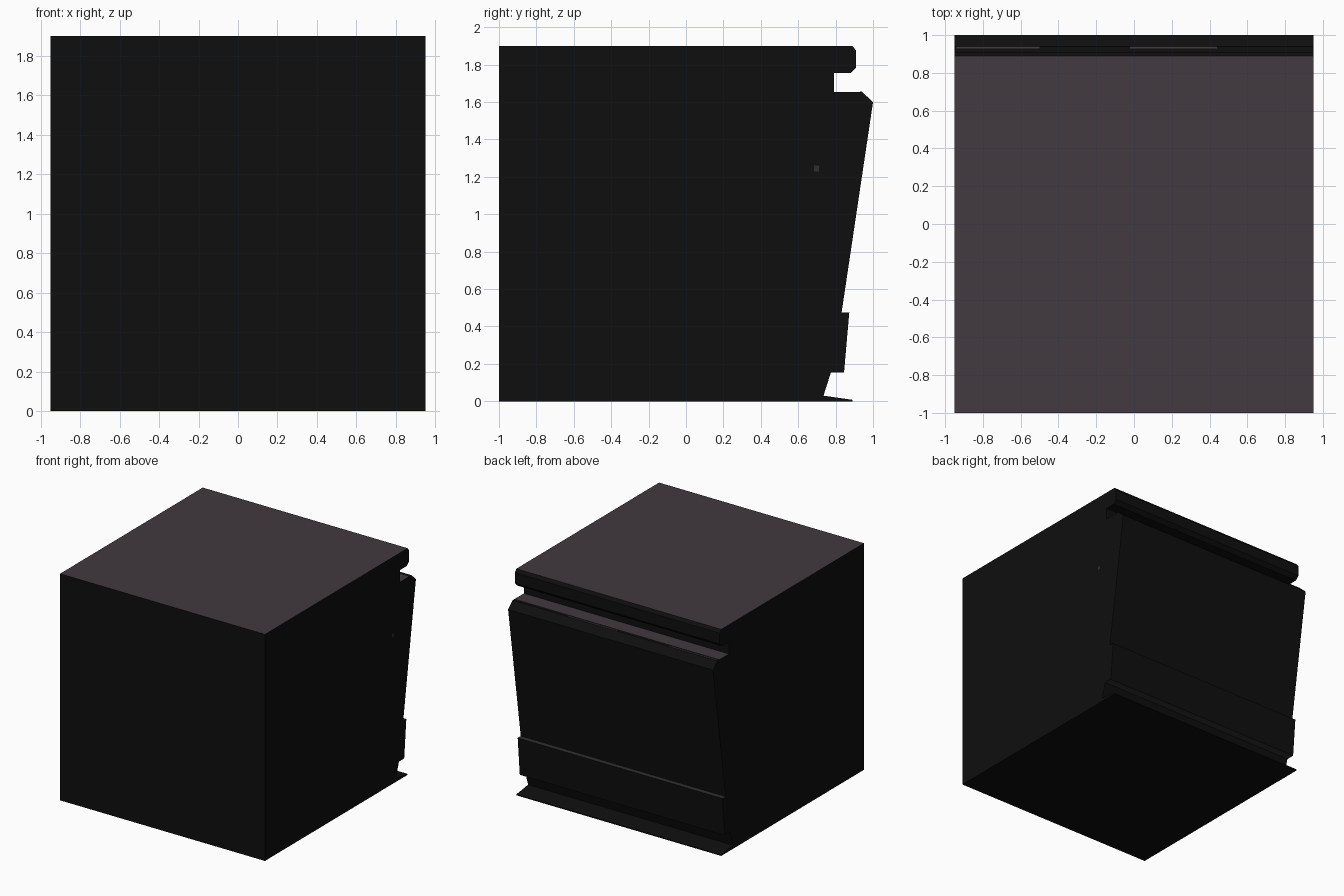
import bpy, bmesh

if "Cube" in bpy.data.objects:
    bpy.data.objects.remove(bpy.data.objects["Cube"])

def material(name, rgb):
    m = bpy.data.materials.new(name)
    m.diffuse_color = (*rgb, 1)
    m.use_nodes = True
    m.node_tree.nodes["Principled BSDF"].inputs["Base Color"].default_value = m.diffuse_color
    return m

black = material("soot black", (0.0045, 0.0045, 0.0045))
plum = material("dusty plum grey", (0.054, 0.042, 0.050))
grey = material("charcoal grey", (0.028, 0.028, 0.028))
HALF = 0.95

def finish(name, bm):
    bmesh.ops.recalc_face_normals(bm, faces=bm.faces)
    me = bpy.data.meshes.new(name)
    bm.to_mesh(me)
    bm.free()
    for m in (black, plum, grey):
        me.materials.append(m)
    ob = bpy.data.objects.new(name, me)
    bpy.context.collection.objects.link(ob)
    return ob

# Cabinet: side profile (y, z) extruded across the full width
profile = [(-1, 0), (-1, 1.9), (0.89, 1.9), (0.91, 1.875), (0.91, 1.785),
           (0.88, 1.755), (0.79, 1.755), (0.79, 1.655), (0.91, 1.655),
           (0.94, 1.655), (1.0, 1.6), (0.832, 0.475), (0.873, 0.475),
           (0.845, 0.155), (0.775, 0.155), (0.735, 0.03), (0.89, 0.008), (0.89, 0)]
bm = bmesh.new()
face = bm.faces.new([bm.verts.new((-HALF, y, z)) for y, z in profile])
ext = bmesh.ops.extrude_face_region(bm, geom=[face])
bmesh.ops.translate(bm, vec=(2 * HALF, 0, 0),
                    verts=[g for g in ext["geom"] if isinstance(g, bmesh.types.BMVert)])
bmesh.ops.recalc_face_normals(bm, faces=bm.faces)
# Colour by direction and height: plum top and ledge, grey lower steps
for f in bm.faces:
    c, n = f.calc_center_median(), f.normal
    if n.z > 0.99 and (c.z > 1.8 or (1.6 < c.z < 1.7 and c.y < 0.9)):
        f.material_index = 1
    elif abs(n.z) > 0.99 and 0.1 < c.z < 0.5:
        f.material_index = 2
finish("block_body", bm)

def plate(name, lo, hi, index):
    bm = bmesh.new()
    bmesh.ops.create_cube(bm, size=1)
    for v in bm.verts:
        v.co = [(a + b) / 2 + t * (b - a) for a, b, t in zip(lo, hi, v.co)]
    for f in bm.faces:
        f.material_index = index
    finish(name, bm)

# Worn paint streaks on the rear ledge
for i, (a, b) in enumerate([(-0.94, -0.5), (-0.02, 0.44)]):
    plate(f"ledge_streak_{i}", (a, 0.93, 1.654), (b, 0.94, 1.656), 1)
# Small chip on the right side
plate("side_chip", (0.949, 0.685, 1.23), (0.951, 0.71, 1.26), 2)
